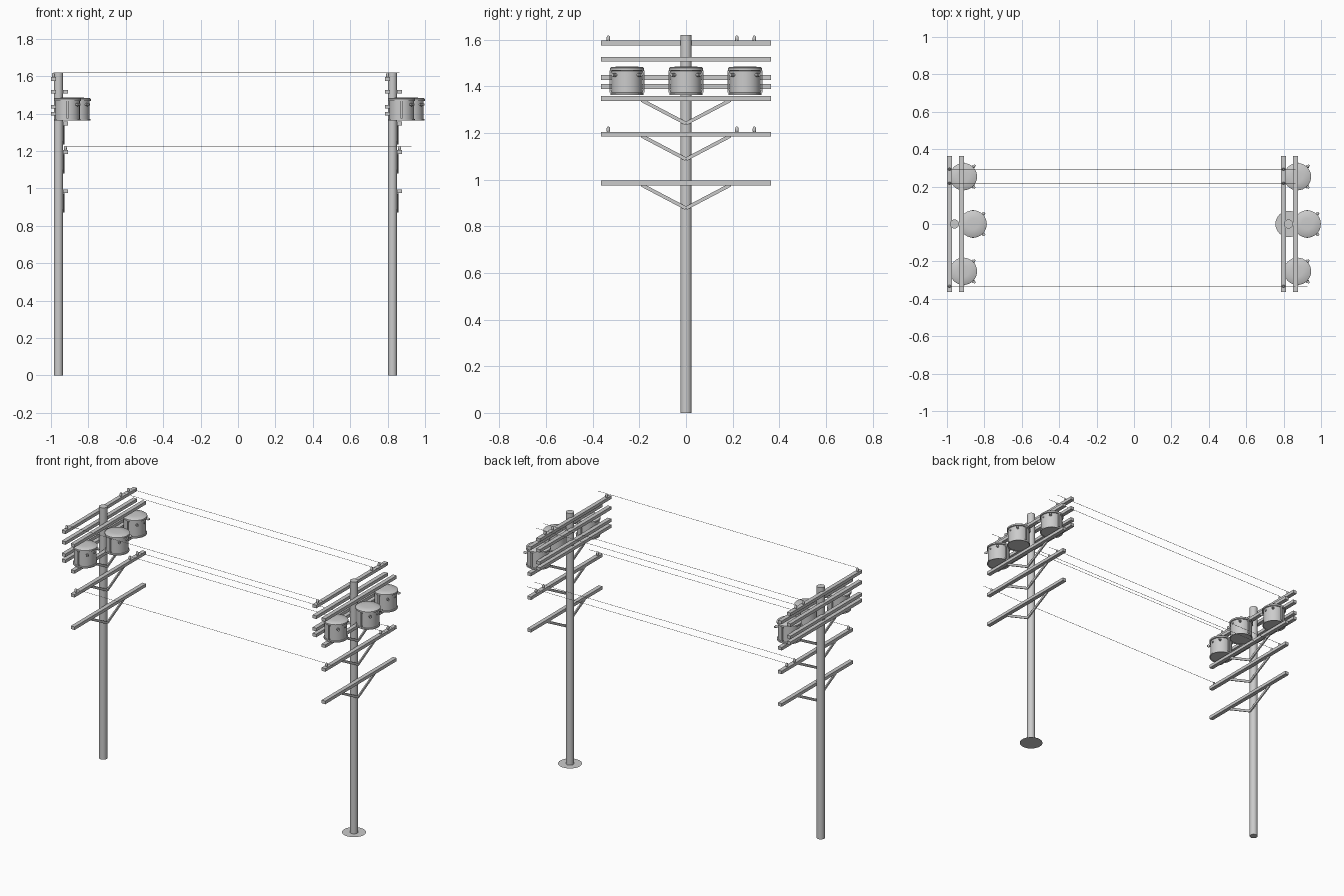
import bpy
from math import pi, cos, sin, radians
from mathutils import Vector

if "Cube" in bpy.data.objects:
    bpy.data.objects.remove(bpy.data.objects["Cube"])


def smooth(ob):
    bpy.ops.object.select_all(action='DESELECT')
    ob.select_set(True)
    bpy.context.view_layer.objects.active = ob
    bpy.ops.object.shade_smooth_by_angle(angle=radians(35))


def box(name, center, size):
    bpy.ops.mesh.primitive_cube_add(size=1, location=center)
    ob = bpy.context.object
    ob.name = name
    ob.scale = size
    return ob


def rod(name, a, b, r1, r2=None, sides=12):
    a, b = Vector(a), Vector(b)
    d = b - a
    bpy.ops.mesh.primitive_cone_add(vertices=sides, radius1=r1, radius2=r1 if r2 is None else r2,
                                    depth=d.length, location=(a + b) / 2)
    ob = bpy.context.object
    ob.name = name
    ob.rotation_euler = d.to_track_quat('Z', 'Y').to_euler()
    smooth(ob)
    return ob


def lathe(name, center, profile, sides=32):
    # spin an (r, z) profile around a vertical axis
    verts, faces = [], []
    for r, z in profile:
        for i in range(sides):
            a = 2 * pi * i / sides
            verts.append((r * cos(a), r * sin(a), z))
    for j in range(len(profile) - 1):
        for i in range(sides):
            k = (i + 1) % sides
            faces.append((j * sides + i, j * sides + k, (j + 1) * sides + k, (j + 1) * sides + i))
    n = len(verts)
    faces.append(tuple(range(sides - 1, -1, -1)))
    faces.append(tuple(range(n - sides, n)))
    me = bpy.data.meshes.new(name)
    me.from_pydata(verts, [], faces)
    ob = bpy.data.objects.new(name, me)
    ob.location = center
    bpy.context.collection.objects.link(ob)
    smooth(ob)
    return ob


def brace(px, side, z_arm, z_pole):
    # flat diagonal strut from pole to crossarm
    a, b = Vector((px + 0.029, 0, z_pole)), Vector((px + 0.029, side * 0.19, z_arm))
    d = b - a
    ob = box("arm_brace", (a + b) / 2, (0.008, d.length, 0.015))
    ob.rotation_euler = (math_angle(d), 0, 0)


def math_angle(d):
    from math import atan2
    return atan2(d.z, d.y)


def transformer(x, y):
    z0 = 1.362
    lathe("transformer_can", (x, y, z0),
          [(0.066, 0.004), (0.071, 0.0), (0.071, 0.008), (0.066, 0.010), (0.066, 0.104),
           (0.073, 0.106), (0.073, 0.116), (0.068, 0.120), (0.03, 0.123)])
    # radial bushings
    for s in (-1, 1):
        d = Vector((cos(pi / 4), s * sin(pi / 4), 0))
        c = Vector((x, y, 1.448))
        rod("bushing", c + d * 0.06, c + d * 0.088, 0.006)
        rod("bushing_cap", c + d * 0.074, c + d * 0.080, 0.009)
        # side hanger straps
        box("side_strap", (x, y + s * 0.072, 1.42), (0.010, 0.005, 0.095))
        for z in (1.378, 1.462):
            box("strap_lug", (x, y + s * 0.068, z), (0.010, 0.012, 0.008))
    rod("front_stud", (x + 0.06, y, 1.448), (x + 0.070, y, 1.448), 0.006)


BACK, FRONT = -0.027, 0.037
INSULATORS = (-0.333, 0.218, 0.293)

for px in (-0.96, 0.826):
    rod("pole", (px, 0, 0), (px, 0, 1.62), 0.0245, sides=24)
    # crossarms on both faces of the pole
    for off, z in ((BACK, 1.585), (BACK, 1.516), (FRONT, 1.516), (BACK, 1.437), (BACK, 1.399),
                   (FRONT, 1.347), (FRONT, 1.194), (FRONT, 0.985)):
        box("crossarm", (px + off, 0, z), (0.026, 0.727, 0.02))
    # V braces
    for z_arm, z_pole in ((1.34, 1.24), (1.187, 1.087), (0.977, 0.877)):
        for s in (-1, 1):
            brace(px, s, z_arm, z_pole)
    # pin insulators
    for off, z in ((BACK, 1.593), (FRONT, 1.203)):
        for y in INSULATORS:
            lathe("insulator", (px + off, y, z),
                  [(0.005, 0), (0.008, 0.006), (0.008, 0.012), (0.006, 0.021), (0.003, 0.024)], 12)
    # three transformers
    for dx, y in ((0.048, -0.253), (0.1, 0), (0.048, 0.253)):
        transformer(px + dx, y)

# wires
for off, z in ((BACK, 1.617), (FRONT, 1.223)):
    for y in INSULATORS:
        rod("wire", (-0.96 + off, y, z), (0.89 + off, y, z), 0.0012, sides=6)

# ground disc under one pole
bpy.ops.mesh.primitive_circle_add(vertices=32, radius=0.07, fill_type='NGON', location=(0.826, 0, 0.0))
bpy.context.object.name = "base_disc"
